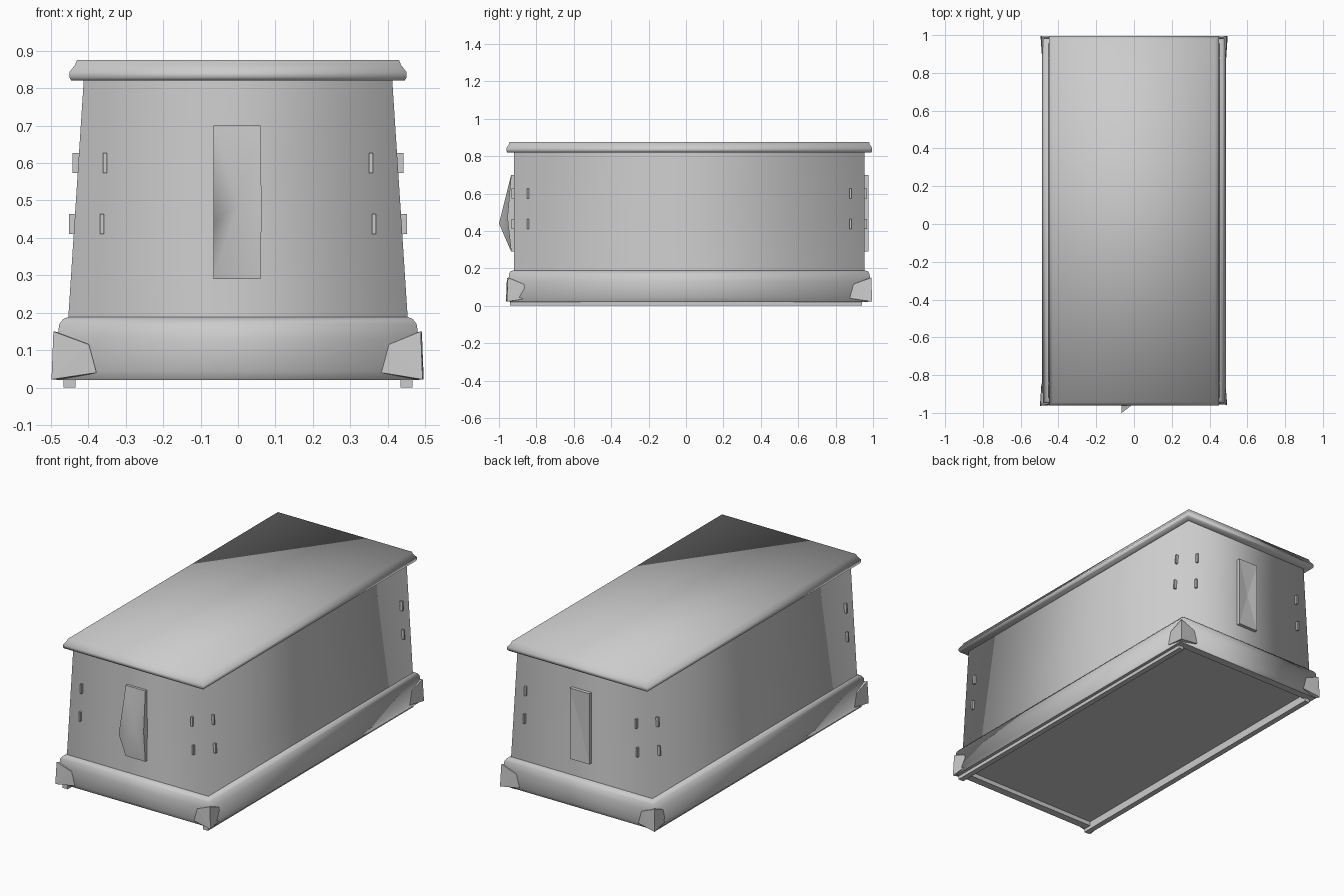
import bpy
import bmesh

cube = bpy.data.objects.get("Cube")
if cube:
    bpy.data.objects.remove(cube)

CY = 0.0175          # middle of the box along its length
FRONT, BACK = -0.92, 0.955

grey = bpy.data.materials.new("plain grey")
grey.use_nodes = True
grey.diffuse_color = (0.6, 0.6, 0.6, 1)
grey.node_tree.nodes["Principled BSDF"].inputs["Base Color"].default_value = (0.6, 0.6, 0.6, 1)


def finish(name, bm, smooth=False):
    bmesh.ops.recalc_face_normals(bm, faces=bm.faces)
    for face in bm.faces:
        face.smooth = smooth
    mesh = bpy.data.meshes.new(name)
    bm.to_mesh(mesh)
    bm.free()
    mesh.materials.append(grey)
    obj = bpy.data.objects.new(name, mesh)
    bpy.context.collection.objects.link(obj)
    return obj


def loft(name, rings, cap_bottom=False, cap_top=False, smooth=True):
    """Rectangular rings (half width, half length, height) joined into a shell."""
    bm = bmesh.new()
    loops = [[bm.verts.new((sx * hx, CY + sy * hy, z))
              for sx, sy in ((-1, -1), (1, -1), (1, 1), (-1, 1))] for hx, hy, z in rings]
    for low, high in zip(loops, loops[1:]):
        for i in range(4):
            j = (i + 1) % 4
            bm.faces.new((low[i], low[j], high[j], high[i]))
    if cap_bottom:
        bm.faces.new(loops[0][::-1])
    if cap_top:
        bm.faces.new(loops[-1])
    return finish(name, bm, smooth)


def box(name, centre, size):
    bm = bmesh.new()
    bmesh.ops.create_cube(bm, size=1)
    for v in bm.verts:
        v.co = [c + s * p for c, s, p in zip(centre, size, v.co)]
    return finish(name, bm)


def wall_x(z):
    """Half width of the tapering body at a height."""
    return 0.453 - (z - 0.19) * 0.065


# Main shells
loft("body", [(wall_x(0.18), 0.9375, 0.18), (wall_x(0.83), 0.9375, 0.83)])
loft("lid", [(0.40, 0.92, 0.82), (0.445, 0.973, 0.82), (0.45, 0.978, 0.828),
             (0.45, 0.978, 0.843), (0.435, 0.965, 0.862), (0.43, 0.962, 0.875)],
     cap_bottom=True, cap_top=True)
loft("base_moulding", [(0.484, 0.955, 0.02), (0.488, 0.967, 0.045), (0.483, 0.967, 0.13),
                       (0.477, 0.964, 0.17), (0.467, 0.957, 0.183), (0.45, 0.935, 0.19)])
loft("base_rim", [(0.484, 0.955, 0.02), (0.435, 0.91, 0.02), (0.435, 0.91, 0.045)], smooth=False)
loft("floor_panel", [(0.436, 0.911, 0.045), (0.436, 0.911, 0.05)],
     cap_bottom=True, cap_top=True, smooth=False)

# Runners under the long sides
for side, sx in (("left", 1), ("right", -1)):
    box("runner_" + side, (sx * 0.45, 0, 0.011), (0.032, 1.88, 0.022))

# Small upright studs, two beside each upper corner on every wall
for side, sx in (("left", 1), ("right", -1)):
    for level, z in (("upper", 0.6), ("lower", 0.437)):
        for end, y, wall in (("front", -0.845, FRONT), ("back", 0.88, BACK)):
            tag = "_".join((level, end, side))
            box("side_stud_" + tag, (sx * (wall_x(z) + 0.004), y, z), (0.022, 0.01, 0.054))
            box("end_stud_" + tag, (sx * (0.385 - z * 0.05), wall, z), (0.01, 0.026, 0.054))

# Raised front plate, its long edge pulled out to a point around a central dimple
bm = bmesh.new()
outline = [(-0.065, -0.935, 0.29), (0.06, -0.935, 0.29), (0.063, -0.955, 0.47),
           (0.06, -0.935, 0.70), (-0.065, -0.935, 0.70), (-0.065, -1.0, 0.44)]
edge = [bm.verts.new(p) for p in outline]
rear = [bm.verts.new((x, FRONT + 0.005, z)) for x, y, z in outline]
dimple = bm.verts.new((0, -0.95, 0.49))
for i in range(6):
    j = (i + 1) % 6
    bm.faces.new((edge[i], edge[j], dimple))
    bm.faces.new((edge[j], edge[i], rear[i], rear[j]))
plate = finish("front_plate", bm, smooth=True)
bpy.context.view_layer.objects.active = plate
plate.select_set(True)
bpy.ops.object.shade_smooth_by_angle(angle=0.9)
plate.select_set(False)

# Back plate with a shallow dimple
bm = bmesh.new()
bmesh.ops.create_cube(bm, size=1)
for v in bm.verts:
    v.co = (v.co.x * 0.125, 0.96 + v.co.y * 0.03, 0.495 + v.co.z * 0.41)
outer = [f for f in bm.faces if f.calc_center_median().y > 0.97]
centre = bmesh.ops.poke(bm, faces=outer)["verts"][0]
centre.co.y -= 0.008
finish("back_plate", bm)


# Pointed guards wrapping the base corners
def corner_guard(name, sx, sy, reach, proud):
    bm = bmesh.new()
    x, y = 0.484 + proud, 0.966 + proud
    inner = 0.45
    points = [(x, y, 0.022), (x - 0.005, y - 0.005, 0.15),
              (x - reach + 0.02, y - 0.008, 0.115), (x - reach, y - 0.008, 0.04),
              (x - 0.008, y - reach + 0.02, 0.115), (x - 0.008, y - reach, 0.04),
              (inner, y - 0.05, 0.022), (inner, y - 0.05, 0.14)]
    for px, py, pz in points:
        bm.verts.new((sx * px, CY + sy * py, pz))
    bmesh.ops.convex_hull(bm, input=bm.verts)
    finish(name, bm)


corner_guard("front_right_guard", -1, -1, 0.12, 0.014)
corner_guard("front_left_guard", 1, -1, 0.11, 0.009)
corner_guard("back_left_guard", 1, 1, 0.12, 0.012)
corner_guard("back_right_guard", -1, 1, 0.11, 0.011)
